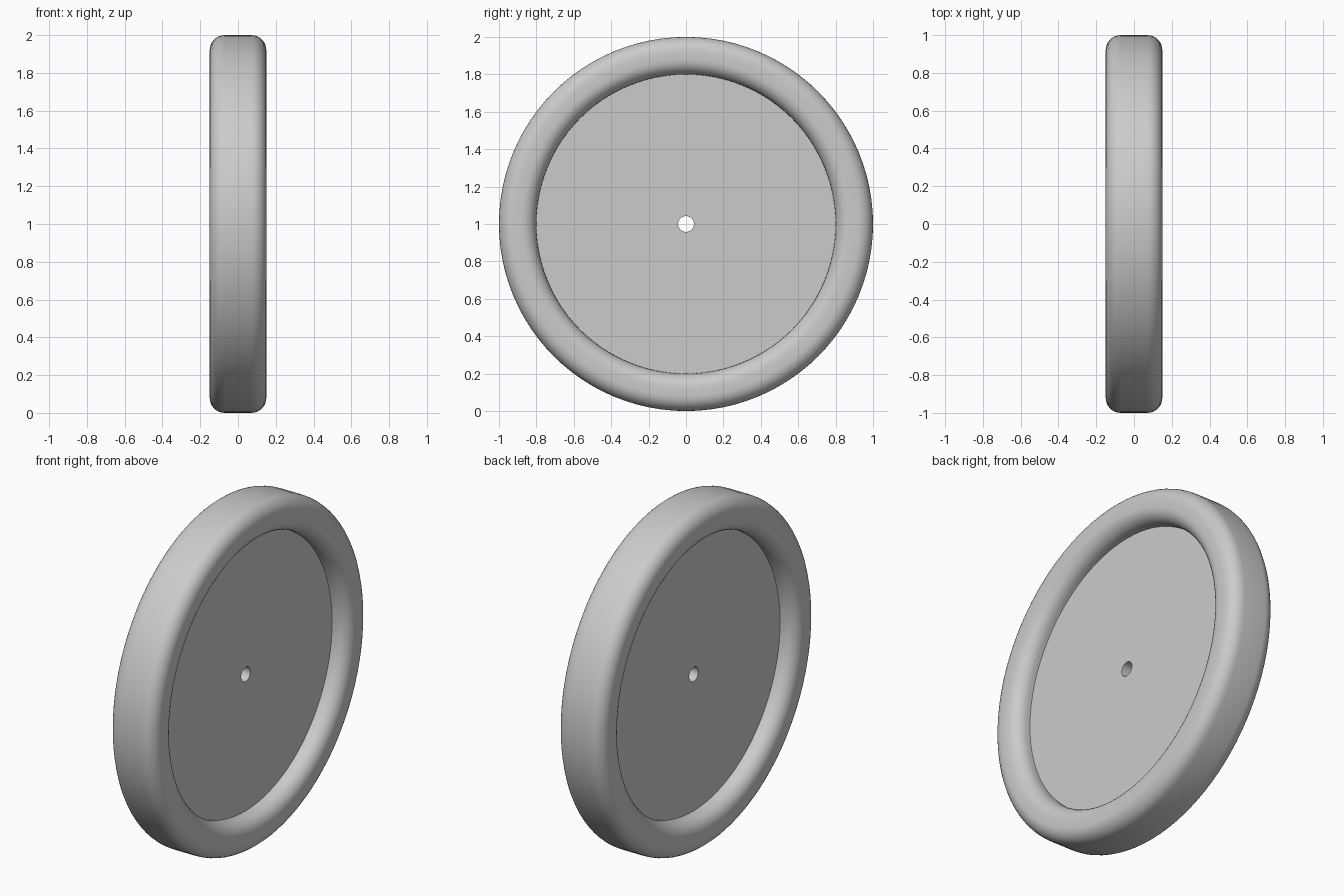
import bpy, bmesh
from math import cos, sin, pi, tau, radians

cube = bpy.data.objects.get("Cube")
if cube:
    bpy.data.objects.remove(cube, do_unlink=True)

grey = bpy.data.materials.new("light grey")
grey.use_nodes = True
colour = (0.6, 0.6, 0.6, 1)
grey.diffuse_color = colour
grey.node_tree.nodes["Principled BSDF"].inputs["Base Color"].default_value = colour


def rounded_rect(inner, outer, half_width, radius, steps):
    """Closed cross-section as (x, radius) points, corner by corner."""
    points = []
    corners = ((1, 1), (-1, 1), (-1, -1), (1, -1))
    for i, (sx, sr) in enumerate(corners):
        cx = sx * (half_width - radius)
        cr = outer - radius if sr > 0 else inner + radius
        for k in range(steps + 1):
            a = (i + k / steps) * pi / 2
            points.append((cx + radius * cos(a), cr + radius * sin(a)))
    return points


def revolve(name, profile, segments=96):
    """Sweep a closed profile round the horizontal axle."""
    bm = bmesh.new()
    rings = []
    for s in range(segments):
        a = tau * s / segments
        rings.append([bm.verts.new((x, r * sin(a), 1 + r * cos(a))) for x, r in profile])
    n = len(profile)
    for s, ring in enumerate(rings):
        after = rings[(s + 1) % segments]
        for k in range(n):
            j = (k + 1) % n
            bm.faces.new((ring[k], ring[j], after[j], after[k]))
    bmesh.ops.recalc_face_normals(bm, faces=bm.faces)
    mesh = bpy.data.meshes.new(name)
    bm.to_mesh(mesh)
    bm.free()
    mesh.materials.append(grey)
    obj = bpy.data.objects.new(name, mesh)
    bpy.context.collection.objects.link(obj)
    bpy.ops.object.select_all(action="DESELECT")
    obj.select_set(True)
    bpy.context.view_layer.objects.active = obj
    bpy.ops.object.shade_smooth_by_angle(angle=radians(30))
    return obj


# Rounded rim
revolve("rim", rounded_rect(0.8, 1.0, 0.15, 0.08, 8))

# Thin recessed disc with an axle hole, its edge sunk into the rim
revolve("disc", [(0.05, 0.042), (0.05, 0.82), (-0.05, 0.82), (-0.05, 0.042)])
